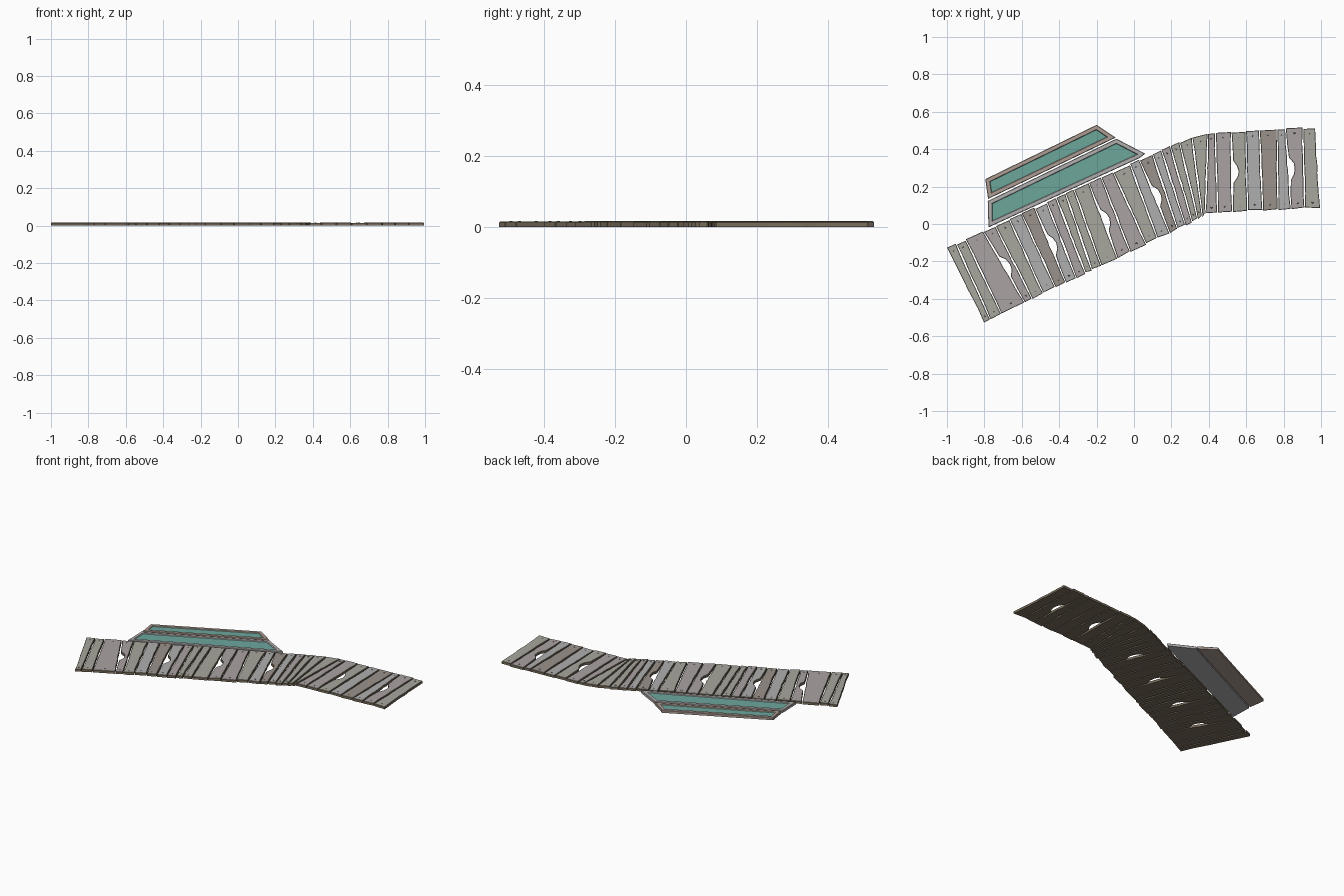
import bpy, bmesh, random
from mathutils import Vector

if "Cube" in bpy.data.objects:
    bpy.data.objects.remove(bpy.data.objects["Cube"])
random.seed(4)
H = 0.017

def mat(name, rgb):
    m = bpy.data.materials.new(name)
    m.diffuse_color = (*rgb, 1)
    m.use_nodes = True
    m.node_tree.nodes["Principled BSDF"].inputs["Base Color"].default_value = m.diffuse_color
    return m

wood = [mat("wood_mauve", (.40, .36, .36)), mat("wood_green", (.39, .39, .34)),
        mat("wood_grey", (.43, .43, .43)), mat("wood_brown", (.33, .29, .26))]
edge_wood = mat("wood_edge", (.20, .16, .11))
nail_mat = mat("nail", (.22, .20, .18))
teal = mat("teal_panel", (.15, .38, .33))
frame_brown = mat("frame_brown", (.42, .34, .30))
frame_grey = mat("frame_grey", (.45, .43, .43))

def finish(name, bm, mats):
    bmesh.ops.recalc_face_normals(bm, faces=bm.faces)
    me = bpy.data.meshes.new(name)
    bm.to_mesh(me)
    bm.free()
    for m in mats:
        me.materials.append(m)
    ob = bpy.data.objects.new(name, me)
    bpy.context.collection.objects.link(ob)
    return ob

def slab(pts, z0, z1, chamfer):
    """Closed outline pulled up into a slab with a chamfered top rim."""
    bm = bmesh.new()
    base = bm.faces.new([bm.verts.new((x, y, z0)) for x, y in pts])
    ext = bmesh.ops.extrude_face_region(bm, geom=[base], use_keep_orig=True)["geom"]
    top = next(g for g in ext if isinstance(g, bmesh.types.BMFace))
    for v in top.verts:
        v.co.z = z1 - chamfer
    bmesh.ops.recalc_face_normals(bm, faces=bm.faces)
    bmesh.ops.inset_region(bm, faces=[top], thickness=chamfer, use_even_offset=True)
    for v in top.verts:
        v.co.z = z1
    for f in bm.faces:
        f.material_index = 0 if f is top else 1
    return bm, top

# walkway borders (far and near) as polylines
FAR = [(-1, -.13), (.30, .462), (.40, .487), (.98, .517)]
NEAR = [(-.81, -.527), (.36, .035), (.385, .06), (1.0, .088)]

def on_line(line, x):
    for (x0, y0), (x1, y1) in zip(line, line[1:]):
        if x <= x1 or (x1, y1) == line[-1]:
            return Vector((x, y0 + (y1 - y0) * (x - x0) / (x1 - x0)))

# plank boundaries: far x, near x (hundredths)
CUTS = [(-100, -80.5), (-95, -77), (-90, -71), (-80.5, -58.5), (-74, -54.5), (-66.5, -48.5),
        (-60, -42), (-53, -36.5), (-46.5, -31), (-41.5, -26), (-36.5, -22.5), (-32, -17.5),
        (-24, -9), (-17.5, -2), (-11, 6.5), (-2, 12.5), (3, 19), (10, 23.3), (14.7, 27.5),
        (19.5, 31), (24.4, 34), (31, 36.5), (39.5, 38), (43.5, 44.7), (52, 52.7), (59.7, 60.7),
        (67, 68.8), (76.5, 77), (81, 84), (90.3, 91.3), (97, 99.7)]
HOLES = (3, 7, 12, 16, 24, 28)
STEPS = (0, .2, .36, .43, .5, .57, .64, .82, 1)
TONES = (1, 1, 0, 0, 1, 2, 3, 2, 0, 1)

def side(i, sign):
    """One long wavy side of a plank, offset by half a gap; holes are lens notches."""
    a, b = on_line(FAR, CUTS[i][0] / 100), on_line(NEAR, CUTS[i][1] / 100)
    d = (b - a).normalized()
    n = Vector((-d.y, d.x))
    out = []
    for u in STEPS:
        off = .002 + (random.uniform(0, .004) if 0 < u < 1 else 0)
        if i in HOLES and sign > 0:
            off += .032 * max(0, 1 - ((u - .5) / .15) ** 2)
        out.append(a.lerp(b, u) + n * off * sign)
    return out, d

# planks with nails
for i in range(len(CUTS) - 1):
    left, d = side(i, 1)
    right, d2 = side(i + 1, -1)
    shift = random.uniform(-.005, .005)
    for p in (left[0], right[0]):
        p += d * shift
    for p in (left[-1], right[-1]):
        p += d * random.uniform(-.005, .004)
    bm, top = slab([tuple(p) for p in left + right[::-1]], 0, H - random.uniform(0, .0015), .0022)
    finish(f"plank_{i + 1}", bm, [wood[TONES[i % 10]], edge_wood])
    bm = bmesh.new()
    for u in (0, -1):
        c = left[u].lerp(right[u], .5) + d * (.028 if u == 0 else -.028)
        r = bmesh.ops.create_cone(bm, cap_ends=True, segments=6, radius1=.0055, radius2=.004, depth=.003)
        bmesh.ops.translate(bm, verts=r["verts"], vec=(c.x, c.y, H - .001))
    finish(f"plank_nails_{i + 1}", bm, [nail_mat])

# side platform: two framed teal panels
def panel(name, pts, rim_mat):
    bm, top = slab(pts, 0, H, .003)
    bmesh.ops.inset_region(bm, faces=[top], thickness=.018, use_even_offset=True)
    for f in bm.faces:
        f.material_index = 0
    bmesh.ops.inset_region(bm, faces=[top], thickness=.003, use_even_offset=True)
    for v in top.verts:
        v.co.z = H - .005
    top.material_index = 1
    finish(name, bm, [rim_mat, teal])

panel("upper_panel", [(-.78, .134), (-.098, .462), (-.20, .53), (-.795, .24)], frame_brown)
panel("lower_panel", [(-.778, -.018), (.03, .353), (.06, .376), (-.094, .456), (-.782, .123)], frame_grey)
